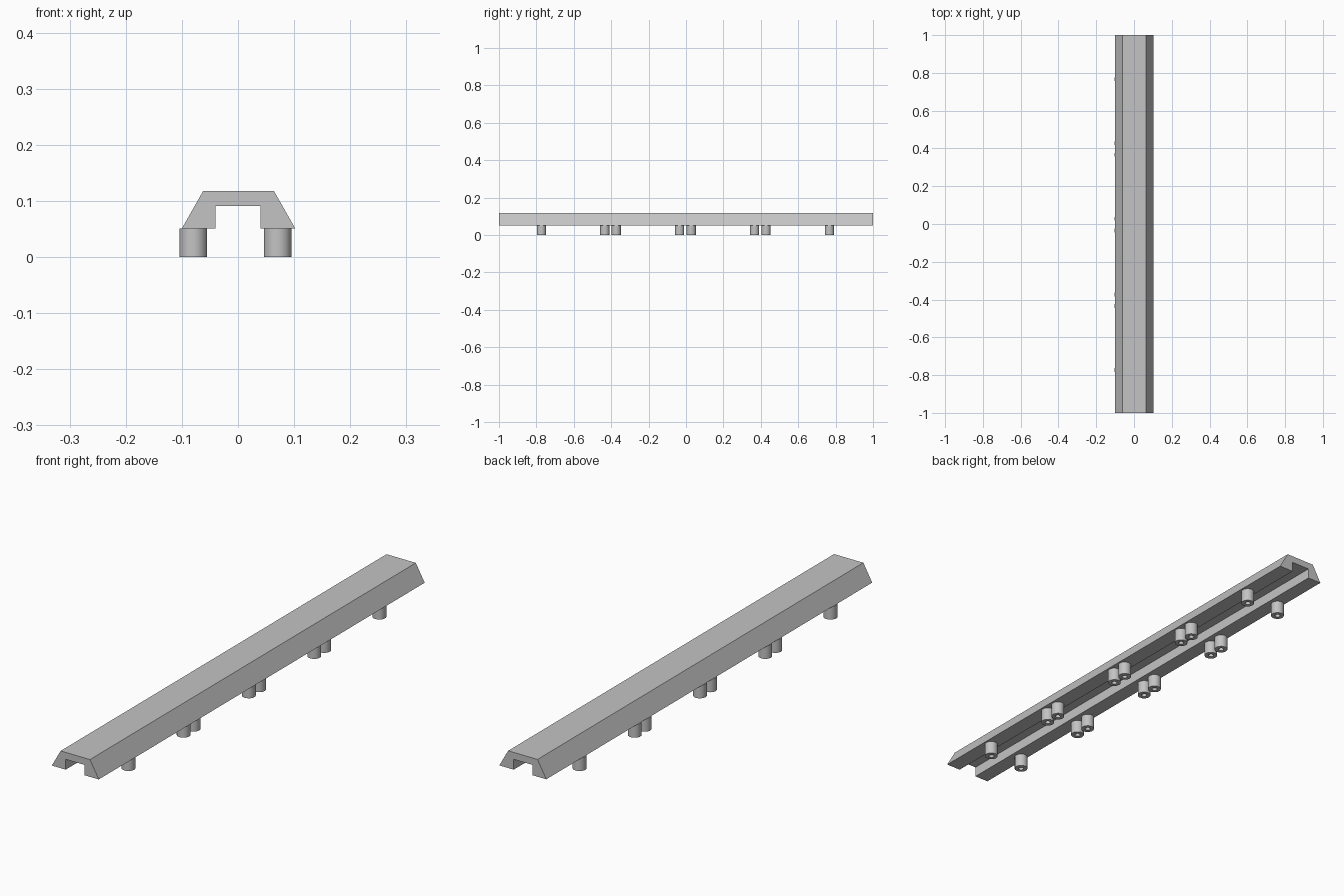
import bpy
import math

cube = bpy.data.objects.get("Cube")
if cube:
    bpy.data.objects.remove(cube, do_unlink=True)

grey = bpy.data.materials.new("light_grey")
grey.use_nodes = True
colour = (0.55, 0.55, 0.55, 1)
grey.diffuse_color = colour
grey.node_tree.nodes["Principled BSDF"].inputs["Base Color"].default_value = colour


def make_object(name, verts, faces):
    mesh = bpy.data.meshes.new(name)
    mesh.from_pydata(verts, [], faces)
    mesh.materials.append(grey)
    mesh.update()
    obj = bpy.data.objects.new(name, mesh)
    bpy.context.collection.objects.link(obj)
    return obj


# Rail: a bevelled channel section swept along y
BASE, CEILING, TOP = 0.051, 0.091, 0.118
profile = [(-0.1, BASE), (-0.04, BASE), (-0.04, CEILING), (0.04, CEILING),
           (0.04, BASE), (0.102, BASE), (0.064, TOP), (-0.062, TOP)]
n = len(profile)
verts = [(x, y, z) for y in (-1, 1) for x, z in profile]
faces = [(i, i + n, (i + 1) % n + n, (i + 1) % n) for i in range(n)]
faces += [tuple(range(n)), tuple(reversed(range(n, 2 * n)))]
make_object("rail", verts, faces)


# Peg: a short tube, its section revolved around z
def make_peg(name, location, sides=32):
    section = [(0.0245, 0), (0.0245, BASE), (0.01, BASE), (0.01, 0)]
    k = len(section)
    verts, faces = [], []
    for s in range(sides):
        a = 2 * math.pi * s / sides
        verts += [(r * math.cos(a), r * math.sin(a), z) for r, z in section]
        t = (s + 1) % sides
        for j in range(k):
            m = (j + 1) % k
            faces.append((s * k + j, t * k + j, t * k + m, s * k + m))
    peg = make_object(name, verts, faces)
    peg.location = location
    bpy.ops.object.select_all(action="DESELECT")
    peg.select_set(True)
    bpy.context.view_layer.objects.active = peg
    bpy.ops.object.shade_smooth_by_angle(angle=math.radians(30))


# Two rows of pegs under the rail
for side, x in (("right", -0.0795), ("left", 0.0705)):
    for distance in (0.77, 0.431, 0.37, 0.031):
        for end, sign in (("front", -1), ("back", 1)):
            make_peg(f"{side}_{end}_peg", (x, sign * distance - 0.003, 0))
